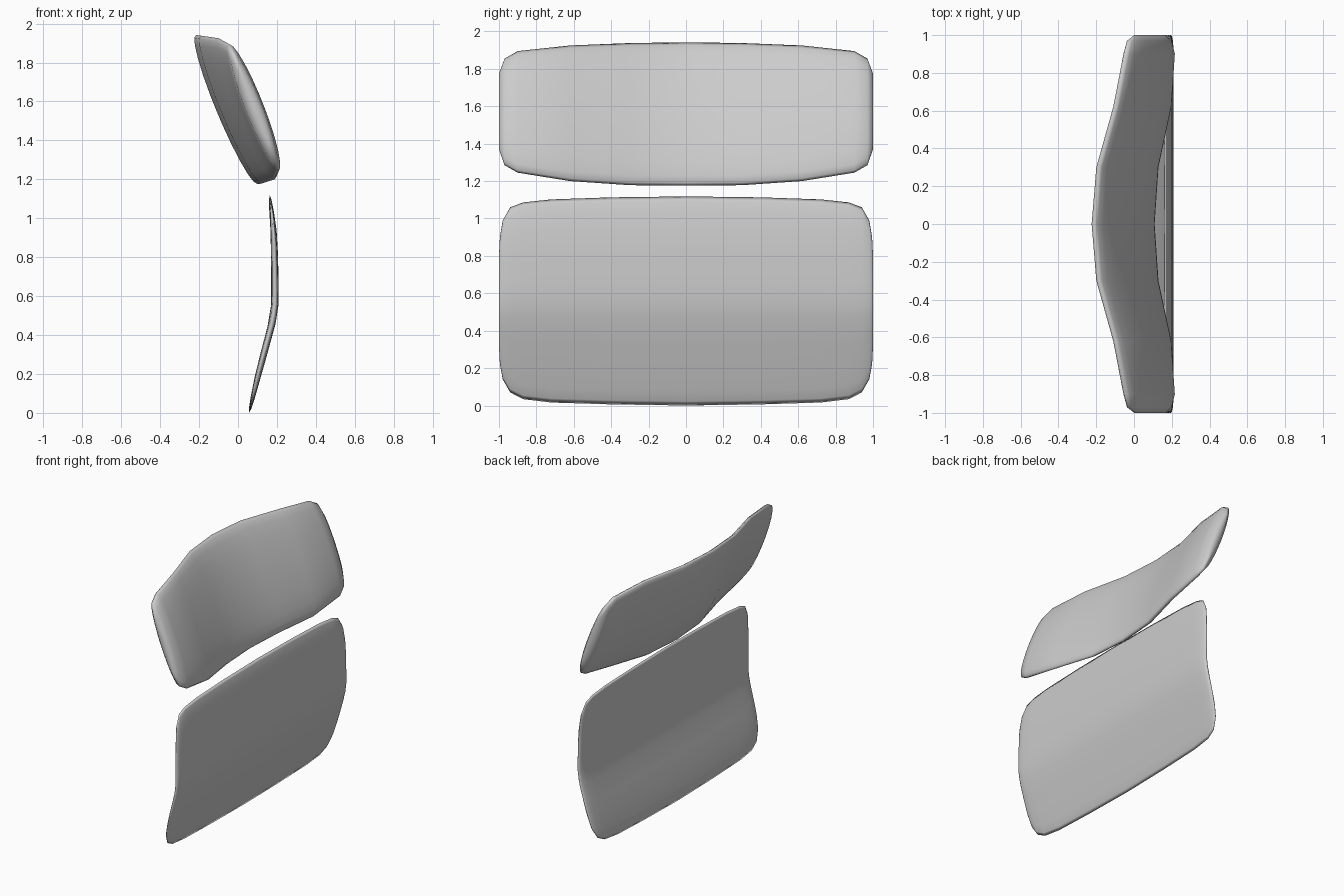
import bpy, bmesh
from math import sqrt

if "Cube" in bpy.data.objects:
    bpy.data.objects.remove(bpy.data.objects["Cube"])


def lerp_table(table, v):
    """Piecewise-linear lookup in a list of (position, value)."""
    for (a, p), (b, q) in zip(table, table[1:]):
        if v <= b:
            return p + (q - p) * (v - a) / (b - a)
    return table[-1][1]


def cushion(name, stations, centre, half, power):
    """Lens-section pad. stations: (y, z low, z high, thickness factor, extra)."""
    full = [(-s[0], *s[1:]) for s in reversed(stations[1:])] + stations
    ts = [-1, -.96, -.86, -.68, -.45, -.2, 0, .2, .45, .68, .86, .96, 1]
    n = len(ts)
    bm = bmesh.new()
    sides = ([], [])
    for s in full:
        rows = ([], [])
        for t in ts:
            z = s[1] + (s[2] - s[1]) * (t + 1) / 2
            x = centre(s, z)
            h = half * s[3] * sqrt(1 - abs(t) ** power)
            v = bm.verts.new((x - h, s[0], z))
            rows[0].append(v)
            rows[1].append(v if h == 0 else bm.verts.new((x + h, s[0], z)))
        for k in (0, 1):
            sides[k].append(rows[k])

    def strip(a, b):
        for i in range(n - 1):
            loop = list(dict.fromkeys((a[i], a[i + 1], b[i + 1], b[i])))
            if len(loop) > 2:
                bm.faces.new(loop)

    # Two broad faces, then the end caps
    for k in (0, 1):
        for a, b in zip(sides[k], sides[k][1:]):
            strip(a, b)
    for end in (0, -1):
        strip(sides[0][end], sides[1][end])
    bmesh.ops.recalc_face_normals(bm, faces=bm.faces)
    me = bpy.data.meshes.new(name)
    bm.to_mesh(me)
    bm.free()
    me.polygons.foreach_set("use_smooth", [True] * len(me.polygons))
    ob = bpy.data.objects.new(name, me)
    bpy.context.collection.objects.link(ob)
    return ob


# Upper pad: tilted, with its middle pushed towards -x
upper = [
    (0, 1.175, 1.942, 1, (.10, -.215)),
    (.3, 1.178, 1.938, 1, (.12, -.19)),
    (.62, 1.20, 1.925, 1, (.188, -.10)),
    (.9, 1.245, 1.895, 1, (.205, -.045)),
    (.97, 1.285, 1.855, .85, (.19, -.028)),
    (1, 1.37, 1.775, .4, (.165, .005)),
]
cushion("headrest_pad", upper,
        lambda s, z: s[4][0] + (s[4][1] - s[4][0]) * (z - s[1]) / (s[2] - s[1]),
        .056, 2)

# Lower panel: thin, bent a little above its middle
bend = [(0, .057), (.2, .105), (.48, .18), (.57, .191), (.85, .187),
        (.95, .182), (1.12, .163)]
lower = [
    (0, 0, 1.118, 1, 0),
    (.4, .006, 1.113, 1, 0),
    (.72, .016, 1.102, 1, 0),
    (.87, .034, 1.086, 1, 0),
    (.94, .07, 1.06, .95, 0),
    (.98, .14, .99, .75, 0),
    (.995, .22, .90, .5, 0),
    (1, .32, .80, .3, 0),
]
cushion("backrest_panel", lower, lambda s, z: lerp_table(bend, z), .019, 3)
